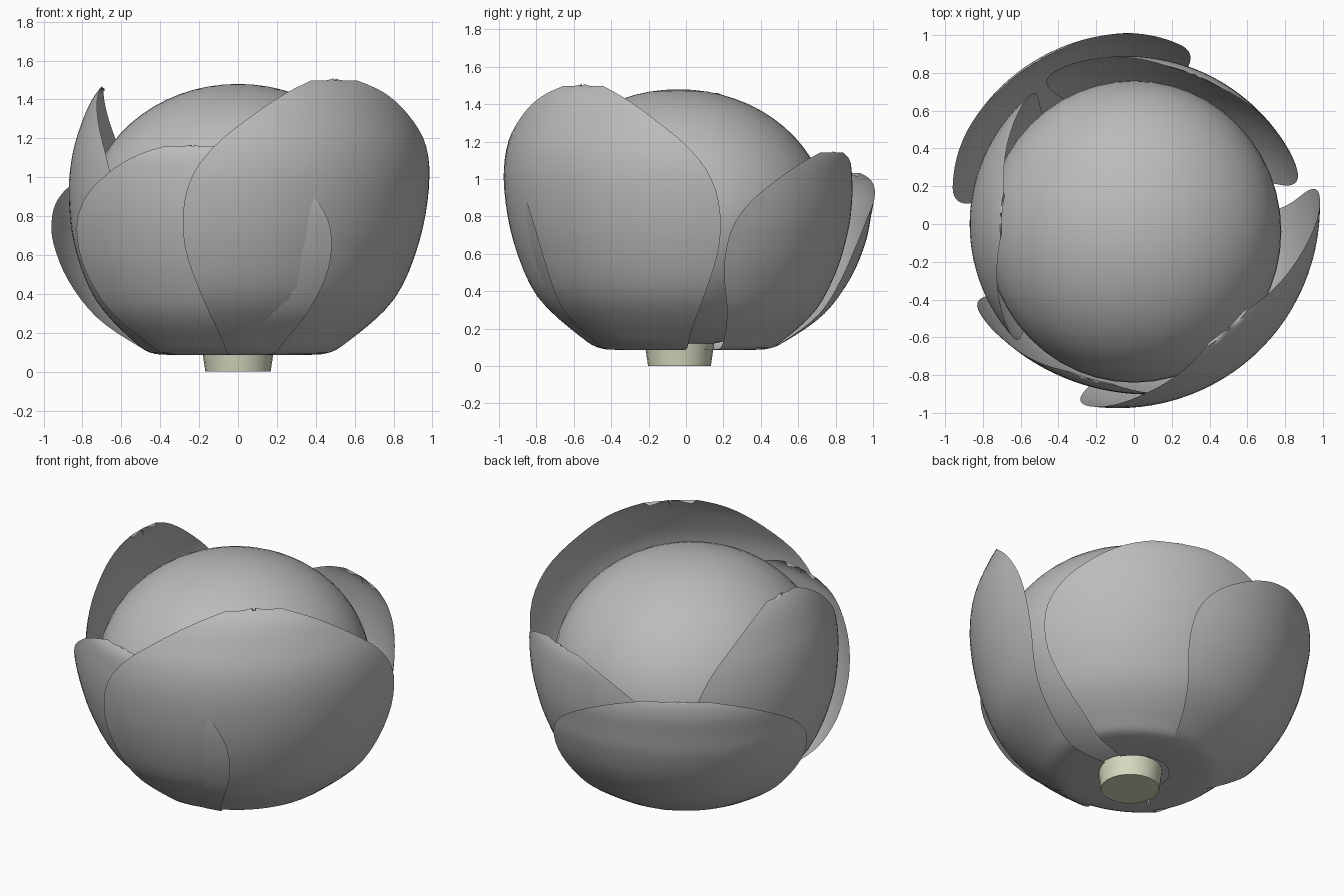
import bpy, bmesh
from math import sin, cos, radians
from mathutils import Vector

cube = bpy.data.objects.get("Cube")
if cube:
    bpy.data.objects.remove(cube, do_unlink=True)


def make_material(name, rgb):
    mat = bpy.data.materials.new(name)
    mat.use_nodes = True
    colour = (*rgb, 1)
    mat.diffuse_color = colour
    mat.node_tree.nodes["Principled BSDF"].inputs["Base Color"].default_value = colour
    return mat


leaf_grey = make_material("leaf grey", (0.5, 0.5, 0.5))
stem_cream = make_material("stem cream", (0.68, 0.69, 0.52))


def finish(bm, name, mat, angle):
    mesh = bpy.data.meshes.new(name)
    bm.to_mesh(mesh)
    bm.free()
    mesh.materials.append(mat)
    obj = bpy.data.objects.new(name, mesh)
    bpy.context.collection.objects.link(obj)
    bpy.ops.object.select_all(action="DESELECT")
    obj.select_set(True)
    bpy.context.view_layer.objects.active = obj
    bpy.ops.object.shade_smooth_by_angle(angle=radians(angle))
    return obj


def spline(points, steps):
    """Smooth curve through the given control vectors."""
    p = [points[0]] + points + [points[-1]]
    out = []
    for k in range(1, len(p) - 2):
        a, b, c, d = p[k - 1:k + 3]
        for s in range(steps):
            t = s / steps
            out.append(b + 0.5 * t * (c - a + t * (2 * a - 5 * b + 4 * c - d
                                                  + t * (3 * (b - c) + d - a))))
    return out + [points[-1]]


# Shared leaf outline: height fraction and relative width of each row
BASE = 0.09
HEIGHTS = (0, 0, .05, .2, .4, .6, .75, .87, .95, 1)
WIDTHS = (.75, .82, .85, .93, 1, .97, .84, .62, .4, .16)
COLS = 28


def leaf(name, azimuth, half_angle, top, flare, radii):
    rows = spline([Vector((BASE + f * (top - BASE), r, w))
                   for f, w, r in zip(HEIGHTS, WIDTHS, radii)], 4)
    bm = bmesh.new()
    grid = []
    for i, (z, r, w) in enumerate(rows):
        ring = []
        for j in range(COLS + 1):
            u = (2 * j / COLS - 1) * w
            a = radians(azimuth + half_angle * u)
            rad = r + flare * u * u * r
            height = max(z, BASE - 0.003)
            # Split at the tip
            if i == len(rows) - 1:
                height -= 0.05 if j == COLS // 2 else 0.03 * abs(u) / w
            ring.append(bm.verts.new((rad * cos(a), rad * sin(a), height)))
        grid.append(ring)
    for low, high in zip(grid, grid[1:]):
        for j in range(COLS):
            bm.faces.new((low[j], low[j + 1], high[j + 1], high[j]))
    finish(bm, name, leaf_grey, 60)


# Five wrapping leaves
leaf("large_front_leaf", -48, 59, 1.51, .06,
     (.2, .42, .55, .77, .89, .94, .93, .87, .81, .74))
leaf("low_front_leaf", -106, 48, 1.17, .08,
     (.2, .42, .52, .70, .81, .87, .89, .89, .88, .85))
leaf("tall_side_leaf", 176, 49, 1.47, .01,
     (.2, .42, .54, .73, .84, .87, .85, .80, .75, .70))
leaf("low_back_leaf", 68, 54, 1.15, .05,
     (.2, .42, .52, .69, .80, .86, .88, .88, .87, .85))
leaf("outer_back_leaf", 122, 51, 1.04, 0,
     (.2, .42, .54, .74, .88, .96, .99, 1.01, 1.01, 1.0))

# Round inner head
bm = bmesh.new()
bmesh.ops.create_uvsphere(bm, u_segments=48, v_segments=32, radius=1)
bmesh.ops.scale(bm, vec=(.78, .8, .69), verts=bm.verts)
bmesh.ops.translate(bm, vec=(0, -.04, .79), verts=bm.verts)
finish(bm, "inner_head", leaf_grey, 60)

# Cut stem
bm = bmesh.new()
bmesh.ops.create_cone(bm, cap_ends=True, segments=24, radius1=.168, radius2=.187, depth=.13)
bmesh.ops.translate(bm, vec=(0, -.035, .065), verts=bm.verts)
finish(bm, "stem", stem_cream, 30)
